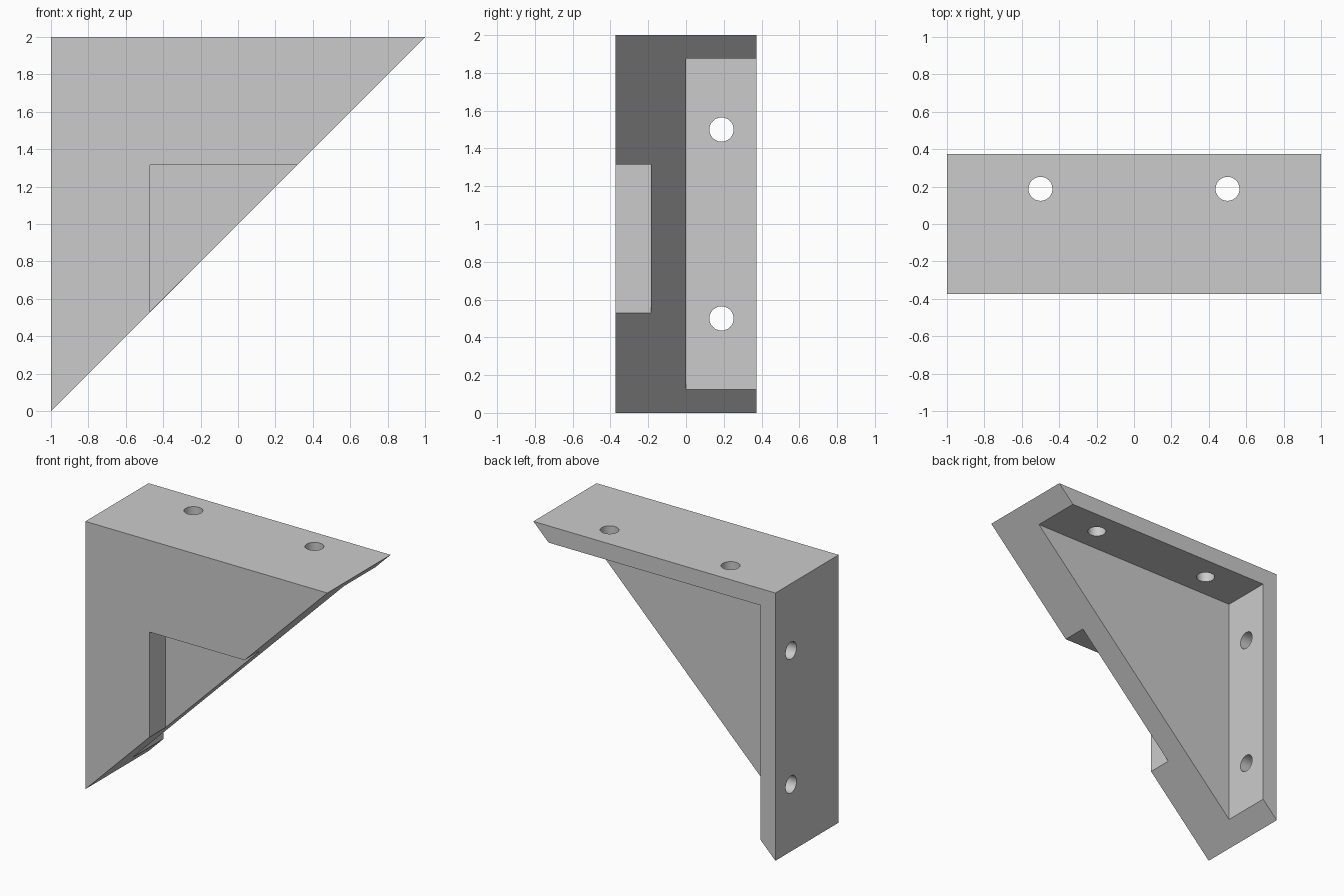
import bpy
import bmesh
from math import radians
from mathutils import Matrix, Vector

if "Cube" in bpy.data.objects:
    bpy.data.objects.remove(bpy.data.objects["Cube"], do_unlink=True)

HALF = 0.373     # half of the bracket's depth
WALL = 0.125     # flange thickness
HOLE_Y = 0.188
HOLE_R = 0.064

grey = bpy.data.materials.new("light grey")
grey.use_nodes = True
colour = (0.6, 0.6, 0.6, 1)
grey.diffuse_color = colour
grey.node_tree.nodes["Principled BSDF"].inputs["Base Color"].default_value = colour


def add_object(name, bm):
    bmesh.ops.recalc_face_normals(bm, faces=bm.faces)
    mesh = bpy.data.meshes.new(name)
    bm.to_mesh(mesh)
    bm.free()
    mesh.materials.append(grey)
    obj = bpy.data.objects.new(name, mesh)
    bpy.context.collection.objects.link(obj)
    return obj


def triangle_prism(name, x, z, leg, y0, y1):
    """Right-angled prism with its square corner at the upper left (x, z)."""
    bm = bmesh.new()
    corners = [(x, z), (x, z - leg), (x + leg, z)]
    face = bm.faces.new([bm.verts.new((a, y0, b)) for a, b in corners])
    grown = bmesh.ops.extrude_face_region(bm, geom=[face])["geom"]
    verts = [g for g in grown if isinstance(g, bmesh.types.BMVert)]
    bmesh.ops.translate(bm, verts=verts, vec=(0, y1 - y0, 0))
    return add_object(name, bm)


def drill(name, centre, axis):
    bm = bmesh.new()
    turn = Vector((0, 0, 1)).rotation_difference(Vector(axis)).to_matrix().to_4x4()
    bmesh.ops.create_cone(bm, cap_ends=True, segments=48, radius1=HOLE_R, radius2=HOLE_R,
                          depth=4 * WALL, matrix=Matrix.Translation(centre) @ turn)
    return add_object(name, bm)


# Solid wedge, then the pockets and screw holes taken out of it
bracket = triangle_prism("corner_bracket", -1, 2, 2, -HALF, HALF)
cutters = [
    triangle_prism("front_recess", -0.47, 1.315, 1, -HALF - 0.1, -0.185),
    triangle_prism("back_recess", -1 + WALL, 2 - WALL, 2, 0, HALF + 0.1),
]
for s in (-0.5, 0.5):
    cutters.append(drill("top_screw_hole", (s, HOLE_Y, 2 - WALL / 2), (0, 0, 1)))
    cutters.append(drill("side_screw_hole", (-1 + WALL / 2, HOLE_Y, 1 + s), (1, 0, 0)))

bpy.context.view_layer.objects.active = bracket
for cutter in cutters:
    cutter.hide_render = True
    cut = bracket.modifiers.new(cutter.name, "BOOLEAN")
    cut.operation = "DIFFERENCE"
    cut.solver = "EXACT"
    cut.object = cutter
    bpy.ops.object.modifier_apply(modifier=cut.name)
    bpy.data.objects.remove(cutter, do_unlink=True)

# Smooth hole walls, sharp edges elsewhere
bpy.ops.object.select_all(action="DESELECT")
bracket.select_set(True)
bpy.ops.object.shade_smooth_by_angle(angle=radians(30))
